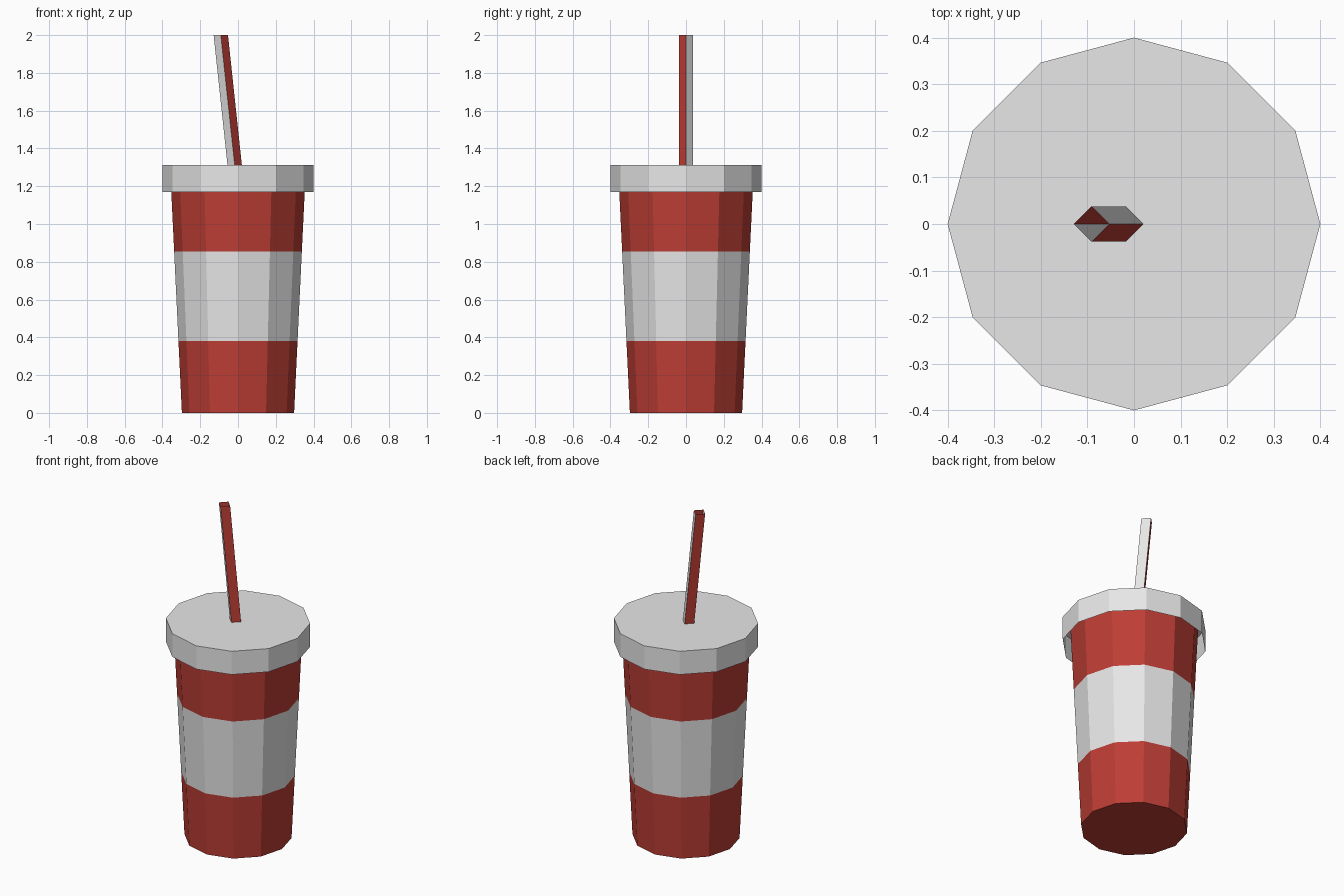
import bpy, bmesh, math

if "Cube" in bpy.data.objects:
    bpy.data.objects.remove(bpy.data.objects["Cube"])


def material(name, rgb):
    m = bpy.data.materials.new(name)
    m.diffuse_color = (*rgb, 1.0)
    m.use_nodes = True
    m.node_tree.nodes["Principled BSDF"].inputs["Base Color"].default_value = m.diffuse_color
    return m


RED = material("red", (0.51, 0.048, 0.036))
WHITE = material("white", (0.8, 0.8, 0.8))


def loft(name, rings, sides, mats, color_rule, cap_bottom=False, cap_top=False):
    """Skin rings of (x offset, z, radius); color_rule(level, side) gives the material slot."""
    bm = bmesh.new()
    loops = []
    for x, z, r in rings:
        loops.append([bm.verts.new((x + r * math.cos(math.tau * i / sides),
                                    r * math.sin(math.tau * i / sides), z))
                      for i in range(sides)])
    for k in range(len(loops) - 1):
        a, b = loops[k], loops[k + 1]
        for i in range(sides):
            j = (i + 1) % sides
            f = bm.faces.new((a[i], a[j], b[j], b[i]))
            f.material_index = color_rule(k, i)
    if cap_bottom:
        bm.faces.new(loops[0][::-1])
    if cap_top:
        bm.faces.new(loops[-1])
    mesh = bpy.data.meshes.new(name)
    bm.to_mesh(mesh)
    bm.free()
    for m in mats:
        mesh.materials.append(m)
    ob = bpy.data.objects.new(name, mesh)
    bpy.context.collection.objects.link(ob)
    return ob


# Tapered cup with a white band round the middle
def cup_radius(z):
    return 0.297 + 0.048 * z


loft("cup", [(0, z, cup_radius(z)) for z in (0, 0.38, 0.855, 1.30)], 12,
     [RED, WHITE], lambda level, side: level % 2, cap_bottom=True)

# Lid: an overhanging rim, closed on top and open underneath
loft("lid", [(0, 1.17, 0.4), (0, 1.312, 0.4)], 12,
     [WHITE], lambda level, side: 0, cap_top=True)

# Leaning open square straw with alternating white and red sides
loft("straw", [(-0.011, 1.25, 0.038), (-0.091, 2.0, 0.038)], 4,
     [WHITE, RED], lambda level, side: side % 2)
